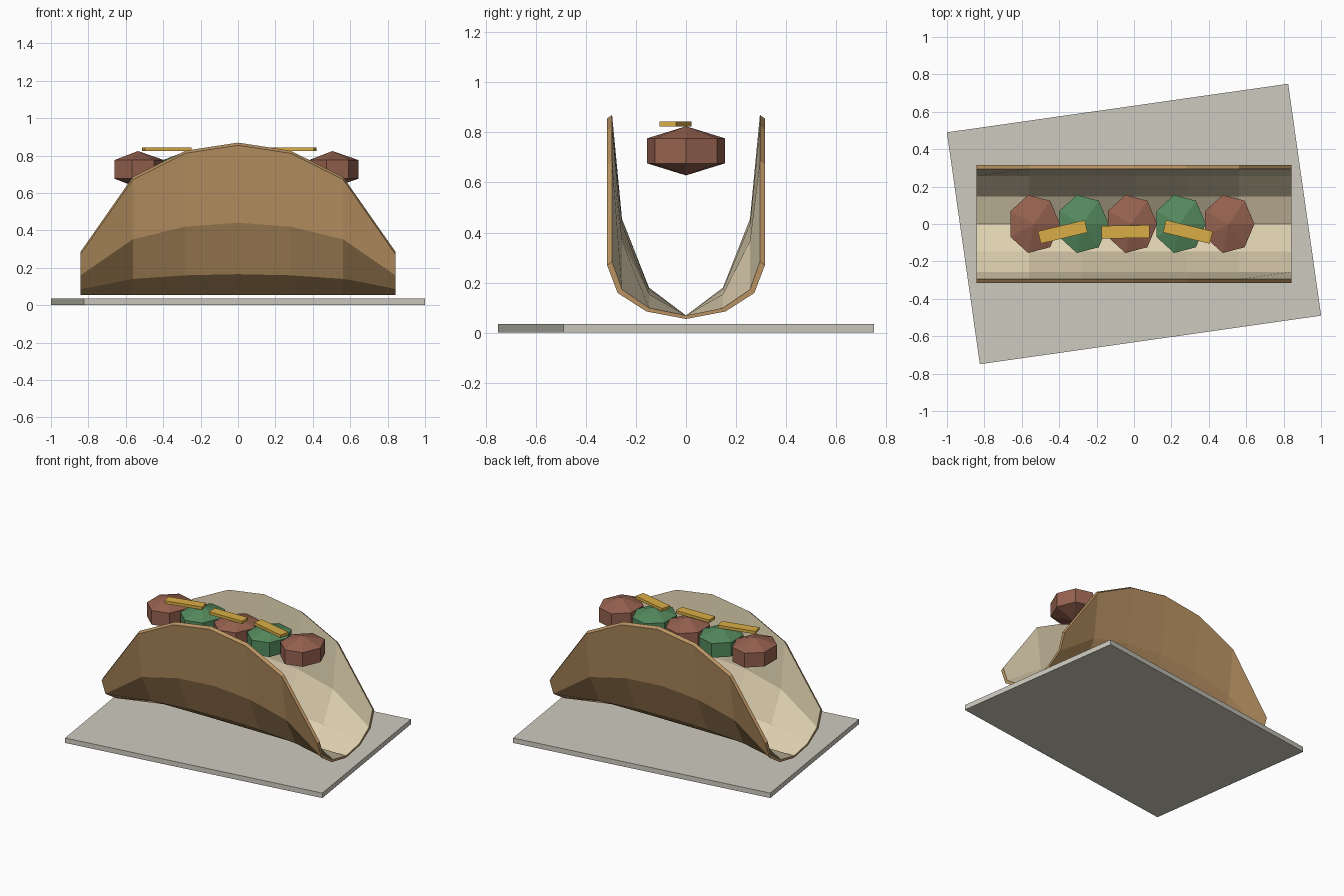
import bpy, bmesh, math
from mathutils import Matrix

if "Cube" in bpy.data.objects:
    bpy.data.objects.remove(bpy.data.objects["Cube"])


def material(name, r, g, b):
    def linear(c):
        c /= 255
        return c / 12.92 if c < 0.04 else ((c + 0.055) / 1.055) ** 2.4
    m = bpy.data.materials.new(name)
    colour = (linear(r), linear(g), linear(b), 1)
    m.diffuse_color = colour
    m.use_nodes = True
    m.node_tree.nodes["Principled BSDF"].inputs["Base Color"].default_value = colour
    return m


CRUST = material("toasted tan", 184, 146, 98)
CREAM = material("cream", 222, 208, 176)
MEAT = material("meat brown", 150, 98, 80)
GREEN = material("leaf green", 84, 138, 94)
CHEESE = material("cheese yellow", 218, 174, 70)
STONE = material("plate grey", 206, 203, 191)


def make_object(name, bm, *mats):
    bmesh.ops.recalc_face_normals(bm, faces=bm.faces)
    mesh = bpy.data.meshes.new(name)
    bm.to_mesh(mesh)
    bm.free()
    for m in mats:
        mesh.materials.append(m)
    ob = bpy.data.objects.new(name, mesh)
    bpy.context.collection.objects.link(ob)
    return ob


def box(name, centre, size, degrees, mat):
    bm = bmesh.new()
    bmesh.ops.create_cube(bm, size=1, matrix=Matrix.Diagonal((*size, 1)))
    ob = make_object(name, bm, mat)
    ob.location = centre
    ob.rotation_euler.z = math.radians(degrees)


def nugget(name, x, mat, sides=7):
    # seven-sided lump: two rings and two poles
    bm = bmesh.new()
    rings = []
    for z in (-0.05, 0.05):
        angles = [math.tau * i / sides for i in range(sides)]
        rings.append([bm.verts.new((0.139 * math.cos(a), 0.159 * math.sin(a), z))
                      for a in angles])
    poles = [bm.verts.new((0, 0, z)) for z in (-0.098, 0.098)]
    for i in range(sides):
        j = (i + 1) % sides
        bm.faces.new((rings[0][i], rings[0][j], rings[1][j], rings[1][i]))
        for ring, pole in zip(rings, poles):
            bm.faces.new((ring[i], ring[j], pole))
    make_object(name, bm, mat).location = (x, 0, 0.726)


def shell():
    # folded sheet: outer and inner layers joined by a rim
    heights = (0.215, 0.617, 0.757, 0.8, 0.757, 0.617, 0.215)
    bm = bmesh.new()

    def layer(half_width, base):
        rows = []
        for i, h in enumerate(heights):
            row = []
            for k in range(-3, 4):
                t = k / 3
                row.append(bm.verts.new(((i - 3) * 0.281,
                                         half_width * math.sin(t * math.pi / 2),
                                         base + h * abs(t) ** 1.8)))
            rows.append(row)
        return rows

    def skin(rows, index):
        for a, b in zip(rows, rows[1:]):
            for k in range(6):
                bm.faces.new((a[k], a[k + 1], b[k + 1], b[k])).material_index = index

    def border(rows):
        return (rows[0] + [r[-1] for r in rows[1:]]
                + rows[-1][-2::-1] + [r[0] for r in rows[-2:0:-1]])

    outer, inner = layer(0.315, 0.055), layer(0.295, 0.069)
    skin(outer, 0)
    skin(inner, 1)
    o, n = border(outer), border(inner)
    for i in range(len(o)):
        bm.faces.new((o[i - 1], o[i], n[i], n[i - 1]))
    make_object("folded_shell", bm, CRUST, CREAM)


# Plate
box("plate", (0, 0, 0.0175), (1.843, 1.252, 0.035), 8.1, STONE)

# Shell
shell()

# Fillings alternate meat and leaf
for i in range(5):
    leaf = i % 2
    nugget(f"{'leaf' if leaf else 'meat'}_filling_{i + 1}", -0.535 + 0.26 * i,
           GREEN if leaf else MEAT)

# Cheese strips
for i, (x, turn) in enumerate(((-0.381, 13.5), (-0.045, 1), (0.288, -13.5))):
    box(f"cheese_strip_{i + 1}", (x, -0.042, 0.833), (0.257, 0.068, 0.02), turn, CHEESE)
